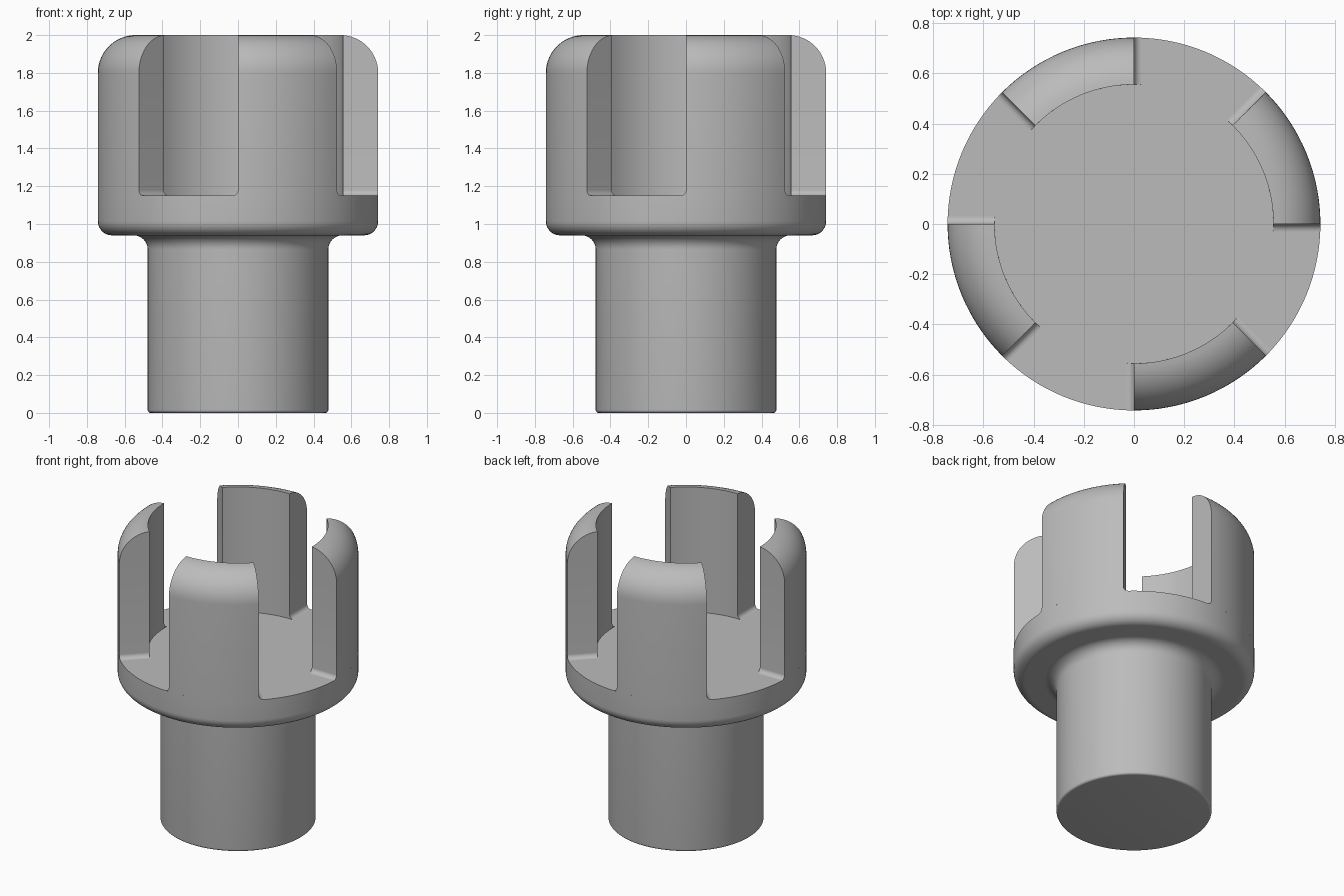
import bpy, bmesh, math

cube = bpy.data.objects.get("Cube")
if cube:
    bpy.data.objects.remove(cube, do_unlink=True)

SEGMENTS = 128
SHAFT_R, RIM_R, JAW_R = 0.478, 0.742, 0.555
FLOOR, TOP = 1.15, 2.0
ROOT = 0.03      # fillet where a jaw meets the floor
CROWN = 0.2      # rounding of the jaw's outer top edge

metal = bpy.data.materials.new("plain grey")
metal.use_nodes = True
grey = (0.5, 0.5, 0.5, 1)
metal.diffuse_color = grey
metal.node_tree.nodes["Principled BSDF"].inputs["Base Color"].default_value = grey


def arc(cx, cz, radius, start, end, steps=10):
    """Points of an arc in the radius-height plane, angles in degrees."""
    angles = [math.radians(start + (end - start) * i / steps) for i in range(steps + 1)]
    return [(cx + radius * math.cos(a), cz + radius * math.sin(a)) for a in angles]


def finish(name, bm):
    bmesh.ops.remove_doubles(bm, verts=bm.verts, dist=0.0002)
    bmesh.ops.recalc_face_normals(bm, faces=bm.faces)
    mesh = bpy.data.meshes.new(name)
    bm.to_mesh(mesh)
    bm.free()
    mesh.materials.append(metal)
    obj = bpy.data.objects.new(name, mesh)
    bpy.context.collection.objects.link(obj)
    bpy.ops.object.select_all(action='DESELECT')
    obj.select_set(True)
    bpy.context.view_layer.objects.active = obj
    bpy.ops.object.shade_smooth_by_angle(angle=math.radians(25))


def make_body():
    """Shaft and flange turned as one piece."""
    profile = arc(SHAFT_R - 0.015, 0.015, 0.015, -90, 0, 5)
    profile += arc(SHAFT_R + 0.075, 0.865, 0.075, 180, 90)
    profile += arc(RIM_R - 0.075, 1.015, 0.075, -90, 0)
    profile.append((RIM_R, FLOOR))
    bm = bmesh.new()
    rings = []
    for r, z in profile:
        rings.append([bm.verts.new((r * math.cos(a), r * math.sin(a), z))
                      for a in (math.tau * i / SEGMENTS for i in range(SEGMENTS))])
    for low, high in zip(rings, rings[1:]):
        for i in range(SEGMENTS):
            j = (i + 1) % SEGMENTS
            bm.faces.new((low[i], low[j], high[j], high[i]))
    bm.faces.new(rings[0])
    bm.faces.new(rings[-1])
    finish("shaft_and_flange", bm)


def make_jaw(name, start):
    """Curved jaw with a rounded crown and filleted side roots."""
    # Each level holds its outer radius, height and sideways root flare
    levels = []
    for x, z in arc(ROOT, FLOOR + ROOT, ROOT, 270, 180, 8):
        levels.append((RIM_R, z, x))
    for r, z in arc(RIM_R - CROWN, TOP - CROWN, CROWN, 0, 86.3, 14):
        levels.append((r, z, 0))
    steps = SEGMENTS // 8
    sweep = math.tau / 8

    bm = bmesh.new()

    def row(r, z, flare):
        extra = math.asin(flare / r)
        verts = []
        for i in range(steps + 1):
            a = start - extra + (sweep + 2 * extra) * i / steps
            verts.append(bm.verts.new((r * math.cos(a), r * math.sin(a), z)))
        return verts

    rows = [(row(JAW_R, z, f), row(r, z, f)) for r, z, f in levels]
    for (in_a, out_a), (in_b, out_b) in zip(rows, rows[1:]):
        for i in range(steps):
            bm.faces.new((out_a[i], out_a[i + 1], out_b[i + 1], out_b[i]))
            bm.faces.new((in_a[i + 1], in_a[i], in_b[i], in_b[i + 1]))
        for end in (0, -1):
            bm.faces.new((in_a[end], out_a[end], out_b[end], in_b[end]))
    finish(name, bm)


make_body()
for index, side in enumerate(("left", "back", "right", "front")):
    make_jaw(side + "_jaw", index * math.pi / 2)
